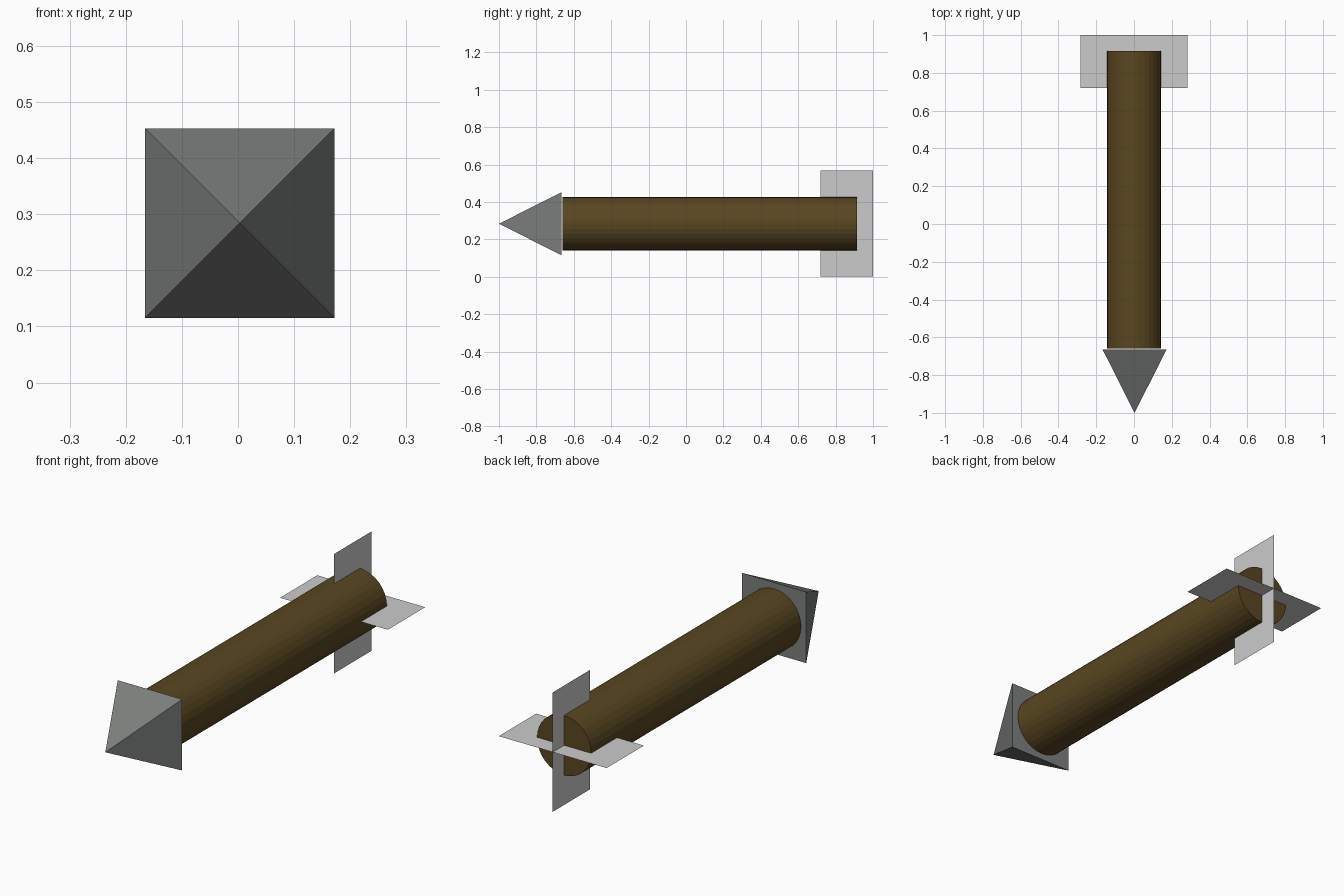
import bpy
from math import pi
from mathutils import Matrix

if "Cube" in bpy.data.objects:
    bpy.data.objects.remove(bpy.data.objects["Cube"])

ZC = 0.284  # height of the long axis


def finish(name, color=None):
    ob = bpy.context.object
    ob.name = name
    if color:
        mat = bpy.data.materials.new(name + "_material")
        mat.diffuse_color = (*color, 1)
        mat.use_nodes = True
        mat.node_tree.nodes["Principled BSDF"].inputs["Base Color"].default_value = mat.diffuse_color
        ob.data.materials.append(mat)
    return ob


# Round wooden shaft along y
bpy.ops.mesh.primitive_cylinder_add(vertices=32, radius=0.142, depth=1.575)
shaft = finish("shaft", (0.10, 0.062, 0.015))
shaft.data.transform(Matrix.Rotation(pi / 2, 4, 'X'))
shaft.location = (0, 0.1275, ZC)

# Square pyramid head, tip towards -y
bpy.ops.mesh.primitive_cone_add(vertices=4, radius1=0.169 * 2 ** 0.5, radius2=0, depth=0.335)
head = finish("head", (0.20, 0.215, 0.205))
head.data.transform(Matrix.Rotation(pi / 2, 4, 'X') @ Matrix.Rotation(pi / 4, 4, 'Z'))
head.location = (0.003, -0.8325, ZC)

# Two crossed flat fins at the tail
for name, angle in (("horizontal_fin", 0), ("vertical_fin", pi / 2)):
    bpy.ops.mesh.primitive_plane_add(size=1)
    fin = finish(name)
    fin.data.transform(Matrix.Rotation(angle, 4, 'Y') @ Matrix.Diagonal((0.567, 0.28, 1, 1)))
    fin.location = (0, 0.86, ZC)
